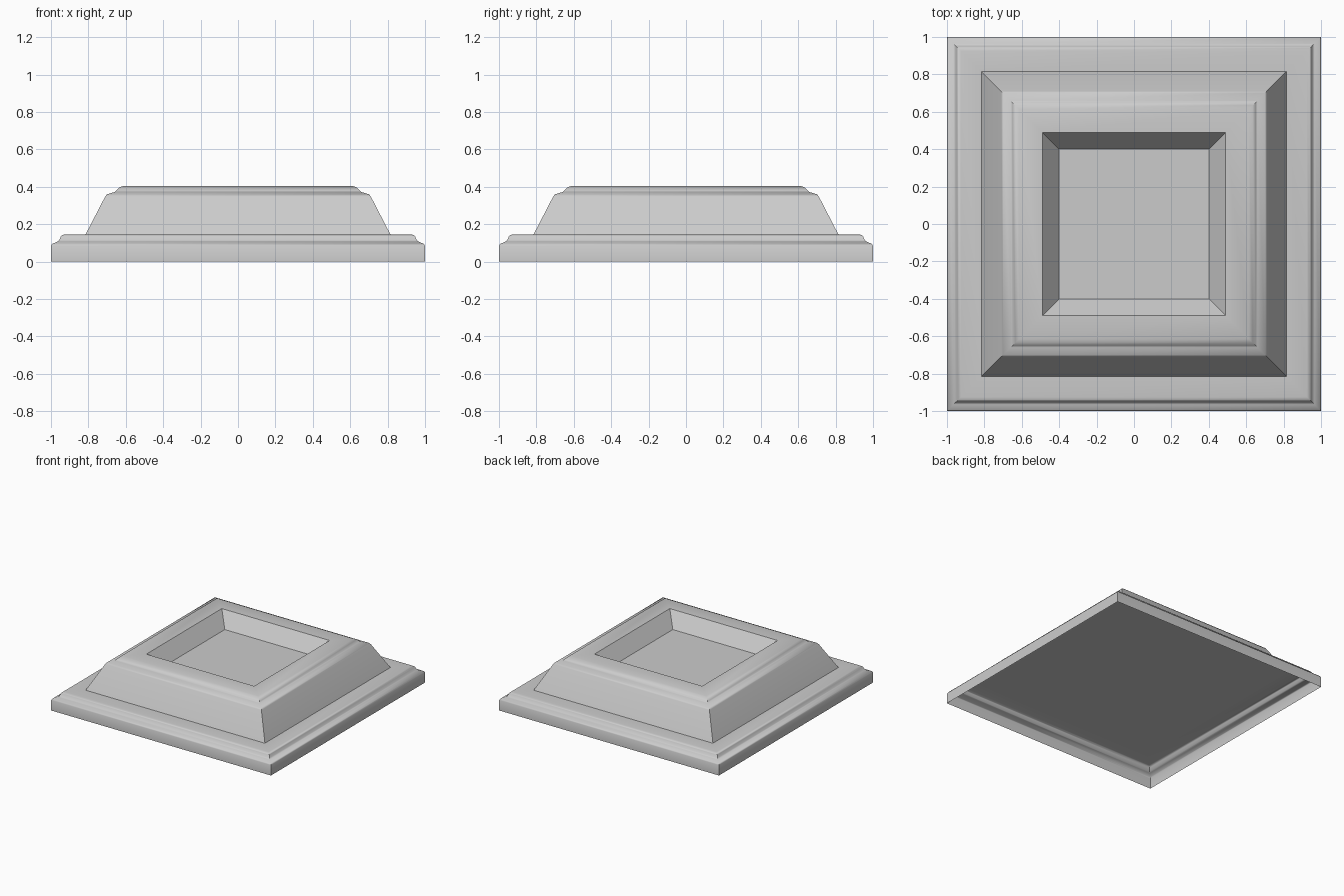
import bpy, bmesh, math

if "Cube" in bpy.data.objects:
    bpy.data.objects.remove(bpy.data.objects["Cube"])


def square_loft(name, profile, cap_start=False, cap_end=False):
    """Sweep a (half width, height) profile around a square with mitred corners."""
    bm = bmesh.new()
    rings = [[bm.verts.new((sx * h, sy * h, z))
              for sx, sy in ((-1, -1), (1, -1), (1, 1), (-1, 1))]
             for h, z in profile]
    for a, b in zip(rings, rings[1:]):
        for i in range(4):
            j = (i + 1) % 4
            bm.faces.new((a[i], a[j], b[j], b[i]))
    if cap_start:
        bm.faces.new(rings[0][::-1])
    if cap_end:
        bm.faces.new(rings[-1])
    mesh = bpy.data.meshes.new(name)
    bm.to_mesh(mesh)
    bm.free()
    obj = bpy.data.objects.new(name, mesh)
    bpy.context.collection.objects.link(obj)
    bpy.ops.object.select_all(action='DESELECT')
    obj.select_set(True)
    bpy.context.view_layer.objects.active = obj
    bpy.ops.object.shade_smooth_by_angle(angle=math.radians(35))
    return obj


# Moulded base skirt, open underneath
square_loft("base_skirt", [
    (1.0, 0.0), (1.0, 0.085), (0.993, 0.095), (0.965, 0.107), (0.955, 0.115),
    (0.947, 0.135), (0.94, 0.142), (0.925, 0.145), (0.81, 0.145)])

# Sloping raised block with stepped rim and sunken tray, closed at its foot
square_loft("raised_tray", [
    (0.815, 0.145), (0.71, 0.348), (0.70, 0.36), (0.66, 0.372), (0.65, 0.38),
    (0.635, 0.396), (0.615, 0.404), (0.49, 0.404), (0.40, 0.29)],
    cap_start=True, cap_end=True)
